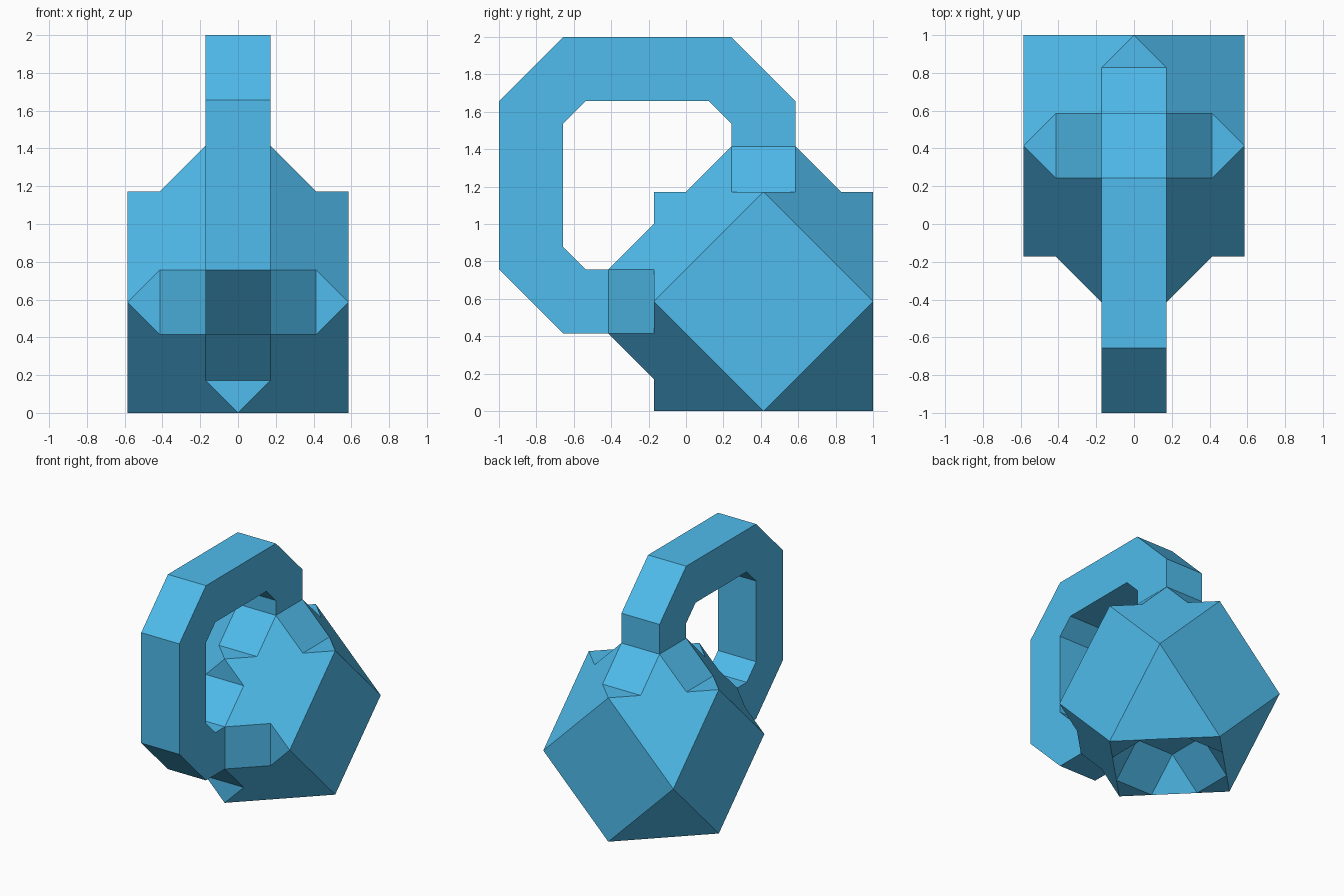
import bpy, bmesh, math
from mathutils import Vector, Matrix

if "Cube" in bpy.data.objects:
    bpy.data.objects.remove(bpy.data.objects["Cube"])

R2 = math.sqrt(2)
A = 2 - R2        # body half size
C = R2 - 1        # star arm length, also the body's y offset
S = 3 - 2 * R2    # half width of the square link section
CENTRE = Vector((0, C, A))

bm = bmesh.new()

# Cuboctahedron body
for i in (-A, A):
    for j in (-A, A):
        for p in ((i, j, 0), (i, 0, j), (0, i, j)):
            bm.verts.new(CENTRE + Vector(p))
bmesh.ops.convex_hull(bm, input=bm.verts[:])
bmesh.ops.dissolve_limit(bm, angle_limit=0.02, verts=bm.verts[:], edges=bm.edges[:])
bm.normal_update()

# Open the top, bottom and front squares, splitting their edges at the star points
opened = [f for f in bm.faces if abs(f.normal.z) > 0.9 or f.normal.y < -0.9]
rims = {e for f in opened for e in f.edges}
bmesh.ops.delete(bm, geom=opened, context='FACES_ONLY')
for e in rims:
    v0, v1 = e.verts
    _, nv = bmesh.utils.edge_split(e, v0, 1 - 1 / R2)
    bmesh.utils.edge_split(bm.edges.get((nv, v1)), nv, A)


def star(angle, height, floor):
    """Four-armed star on an opened square: raised (+) or sunk (-)."""
    rot = Matrix.Rotation(angle, 3, 'X')

    def face(pts, turn=0):
        q = Matrix.Rotation(turn, 3, 'Z')
        bm.faces.new([bm.verts.new(CENTRE + rot @ (q @ Vector(p))) for p in pts])

    for k in range(4):
        t = k * math.pi / 2
        face(((A, 0, A), (C, S, A), (C, -S, A)), t)                             # flat tip
        face(((C, -S, A), (C, S, A), (S, S, A + height), (S, -S, A + height)), t)  # chamfer
        face(((C, S, A), (S, C, A), (S, S, A + height)), t)                     # corner slope
    if floor:
        face([(x, y, A + height) for x, y in ((S, S), (-S, S), (-S, -S), (S, -S))])


star(0, C - S, False)               # top boss
star(math.pi / 2, C - S, False)     # front boss
star(math.pi, S - C, True)          # bottom socket

# Loop handle joining the two bosses: half profile mirrored on the diagonal
D = C - S


def loop(half):
    return half + [(1 - z, 1 - y) for y, z in reversed(half)]


outer = loop([(A, R2), (A, 2 - 2 * S), (D, 2), (D - 0.9 + 0.0005, 2)])
outer[3], outer[4] = (-2 * S - 0.3137, 2), (-1, 1 + 2 * S + 0.3137)
inner = loop([(D, R2), (D, 1.5355), (D / 2, 1.6569), (-0.5355, 1.6569)])
sides = []
for x in (-S, S):
    o = [bm.verts.new((x, y, z)) for y, z in outer]
    i = [bm.verts.new((x, y, z)) for y, z in inner]
    bm.faces.new(o + i[::-1])
    sides.append((o, i))
for a, b in zip(*sides):
    for k in range(len(a) - 1):
        bm.faces.new((a[k], a[k + 1], b[k + 1], b[k]))

# Weld everything, merge coplanar faces
bmesh.ops.remove_doubles(bm, verts=bm.verts[:], dist=0.001)
bmesh.ops.dissolve_limit(bm, angle_limit=0.01, verts=bm.verts[:], edges=bm.edges[:])
bmesh.ops.recalc_face_normals(bm, faces=bm.faces[:])

mesh = bpy.data.meshes.new("looped_block")
bm.to_mesh(mesh)
bm.free()
mat = bpy.data.materials.new("blue")
mat.diffuse_color = (0.08, 0.50, 0.84, 1)
mat.use_nodes = True
mat.node_tree.nodes["Principled BSDF"].inputs["Base Color"].default_value = mat.diffuse_color
mesh.materials.append(mat)
bpy.context.collection.objects.link(bpy.data.objects.new("looped_block", mesh))
